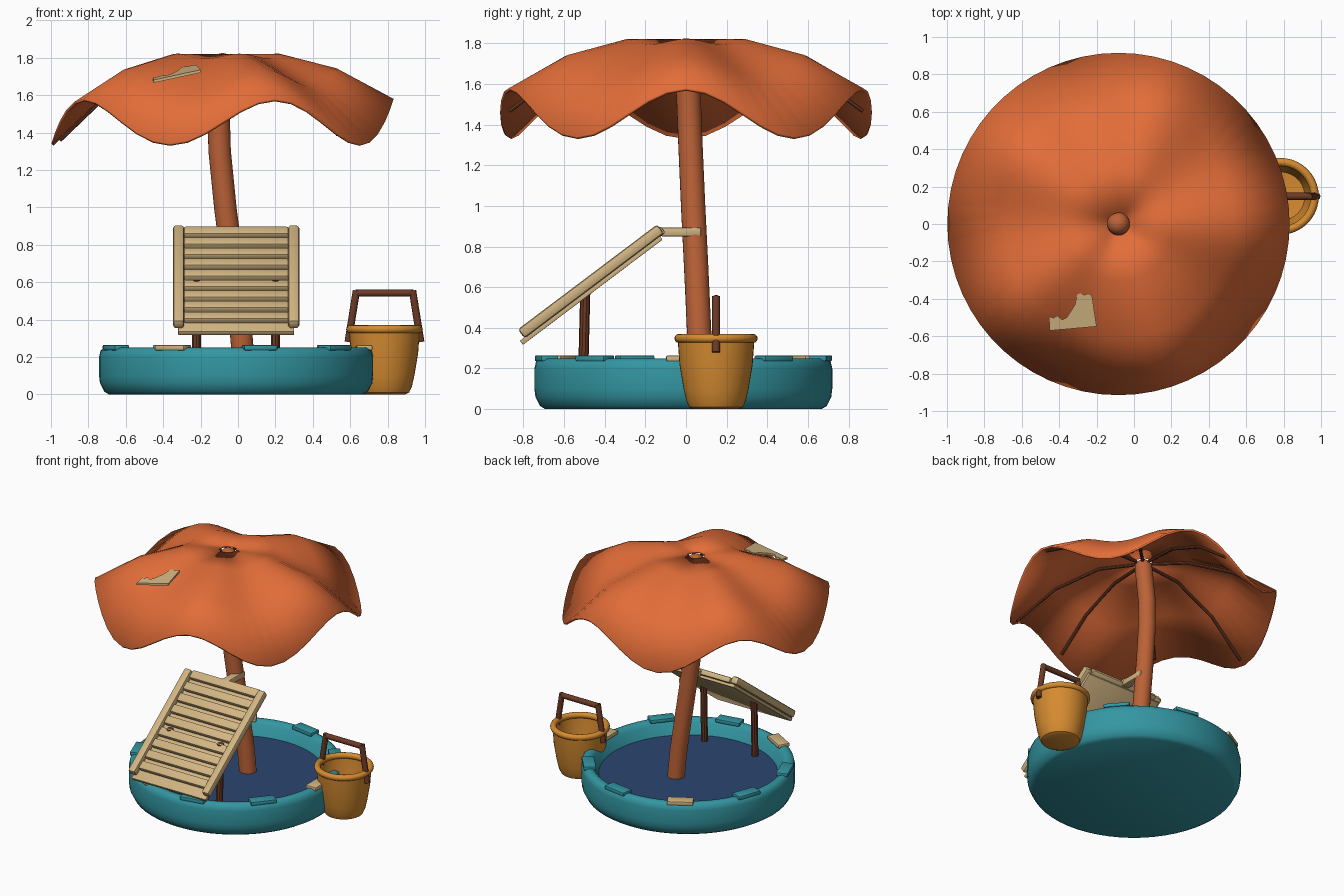
import bpy, bmesh, math
from mathutils import Vector, Matrix

if "Cube" in bpy.data.objects:
    bpy.data.objects.remove(bpy.data.objects["Cube"])


def mat(name, r, g, b):
    m = bpy.data.materials.new(name)
    m.diffuse_color = (r, g, b, 1)
    m.use_nodes = True
    m.node_tree.nodes["Principled BSDF"].inputs["Base Color"].default_value = m.diffuse_color
    return m


CANOPY = mat("orange cloth", 0.76, 0.152, 0.04)
POLE = mat("terracotta pole", 0.50, 0.122, 0.038)
TEAL = mat("teal", 0.033, 0.305, 0.36)
WATER = mat("deep blue water", 0.024, 0.06, 0.16)
TAN = mat("pale wood", 0.64, 0.46, 0.225)
YELLOW = mat("amber", 0.67, 0.26, 0.03)
BROWN = mat("dark brown", 0.15, 0.042, 0.018)


def finish(bm, name, material, angle=35):
    bmesh.ops.recalc_face_normals(bm, faces=bm.faces)
    me = bpy.data.meshes.new(name)
    bm.to_mesh(me)
    bm.free()
    ob = bpy.data.objects.new(name, me)
    bpy.context.collection.objects.link(ob)
    me.materials.append(material)
    bpy.ops.object.select_all(action='DESELECT')
    ob.select_set(True)
    bpy.context.view_layer.objects.active = ob
    bpy.ops.object.shade_smooth_by_angle(angle=math.radians(angle))
    return ob


def lathe(name, profile, centre, material, n=48, angle=40):
    """Revolve (radius, z) points about a vertical axis."""
    bm = bmesh.new()
    vs = [bm.verts.new((r, 0, z)) for r, z in profile]
    es = [bm.edges.new(p) for p in zip(vs, vs[1:])]
    bmesh.ops.spin(bm, geom=vs + es, cent=(0, 0, 0), axis=(0, 0, 1),
                   angle=math.tau, steps=n, use_duplicate=False)
    bmesh.ops.remove_doubles(bm, verts=bm.verts, dist=1e-4)
    bmesh.ops.translate(bm, verts=bm.verts, vec=centre)
    return finish(bm, name, material, angle)


def box(name, size, matrix, material, bevel=0.008):
    bm = bmesh.new()
    bmesh.ops.create_cube(bm, size=1, matrix=Matrix.Diagonal((*size, 1)))
    if bevel:
        bmesh.ops.bevel(bm, geom=bm.edges[:], offset=bevel, segments=2,
                        affect='EDGES', profile=0.5)
    bm.transform(matrix)
    return finish(bm, name, material)


def tube(name, points, radius, material, n=12):
    """Round bar along a path with capped ends."""
    pts = [Vector(p) for p in points]
    bm = bmesh.new()
    rings = []
    for i, p in enumerate(pts):
        a = (p - pts[i - 1]).normalized() if i else None
        b = (pts[i + 1] - p).normalized() if i < len(pts) - 1 else None
        t = ((a or b) + (b or a)).normalized()
        side = t.cross(Vector((0.3, 0.9, 0.1))).normalized()
        up = side.cross(t)
        rings.append([bm.verts.new(p + radius * (math.cos(k * math.tau / n) * side
                      + math.sin(k * math.tau / n) * up)) for k in range(n)])
    for r0, r1 in zip(rings, rings[1:]):
        for k in range(n):
            bm.faces.new((r0[k], r0[(k + 1) % n], r1[(k + 1) % n], r1[k]))
    bm.faces.new(rings[0])
    bm.faces.new(rings[-1])
    return finish(bm, name, material)


# Paddling pool with water
PC = Vector((-0.01, -0.013, 0))
lathe("pool", [(0, 0), (0.68, 0), (0.705, 0.015), (0.728, 0.06), (0.733, 0.1),
               (0.733, 0.2), (0.725, 0.235), (0.70, 0.25), (0.67, 0.245),
               (0.648, 0.22), (0.61, 0.14), (0, 0.14)], PC, TEAL, 56, 50)
lathe("water", [(0, 0.148), (0.615, 0.148)], PC, WATER, 56)

# Plates around the pool rim, every third one wooden
for i in range(9):
    a = math.radians(40 * i + 0.5)
    m = (Matrix.Translation(PC) @ Matrix.Rotation(a, 4, 'Z')
         @ Matrix.Translation((0.685, 0, 0.25)))
    box("rim_plate", (0.085, 0.18, 0.028), m, TEAL if i % 3 else TAN, 0.006)

# Bent umbrella pole with a rounded top
path = [(0.035, 0.075, 0.1), (0.015, 0.066, 0.35), (-0.03, 0.05, 0.7),
        (-0.068, 0.035, 1.0), (-0.098, 0.022, 1.3), (-0.104, 0.014, 1.5),
        (-0.094, 0.006, 1.65), (-0.083, 0.002, 1.765)]
tube("umbrella_pole", path, 0.06, POLE, 24)
bm = bmesh.new()
bmesh.ops.create_uvsphere(bm, u_segments=24, v_segments=12, radius=0.06,
                          matrix=Matrix.Translation((-0.083, 0.002, 1.765)))
finish(bm, "pole_cap", POLE)

# Wavy canopy with five lobes, flat on top
R, CX = 0.915, -0.083
RINGS = [(0.06, 1.82), (R / 3, 1.808), (R * 2 / 3, 1.69), (R, 1.46)]


def canopy_point(ring, a, drop=0.0):
    r, z = ring
    z += 0.12 * (r / R) ** 2 * math.cos(5 * a) - drop
    return (CX + r * math.cos(a), r * math.sin(a), z)


bm = bmesh.new()
N = 60
rings = [[bm.verts.new(canopy_point(ring, k * math.tau / N)) for k in range(N)]
         for ring in RINGS]
for r0, r1 in zip(rings, rings[1:]):
    for k in range(N):
        bm.faces.new((r0[k], r0[(k + 1) % N], r1[(k + 1) % N], r1[k]))
canopy = finish(bm, "canopy", CANOPY, 60)
sol = canopy.modifiers.new("thickness", 'SOLIDIFY')
sol.thickness = 0.015
sol.offset = -1

# Ribs beneath the canopy
for i in range(8):
    a = i * math.tau / 8
    tube("canopy_rib", [canopy_point(ring, a, 0.028)
                        for ring in RINGS[:3] + [(0.87, 1.495)]], 0.011, BROWN, 8)

# Torn wooden scrap resting on the canopy
scrap = [(-.45, -.57), (-.2, -.548), (-.225, -.38), (-.245, -.372), (-.265, -.38),
         (-.285, -.37), (-.305, -.378), (-.315, -.43), (-.34, -.47), (-.36, -.50),
         (-.385, -.512), (-.41, -.49), (-.43, -.502), (-.455, -.495)]
bm = bmesh.new()
f = bm.faces.new([bm.verts.new((x, y, 1.72 + 0.2 * (x + 0.2) + 0.19 * (y + 0.55)))
                  for x, y in scrap])
up = bmesh.ops.extrude_face_region(bm, geom=[f])
bmesh.ops.translate(bm, vec=(0, 0, 0.015),
                    verts=[v for v in up['geom'] if isinstance(v, bmesh.types.BMVert)])
finish(bm, "canopy_scrap", TAN, 20)

# Sloping slatted board: local y runs up the slope from its lower end
slope = (Matrix.Translation((-0.01, -0.805, 0.345))
         @ Matrix.Rotation(math.radians(37), 4, 'X'))


def on_slope(x, y, z):
    return slope @ Matrix.Translation((x, y, z))


box("board_back", (0.62, 0.86, 0.025), on_slope(0, 0.415, -0.012), TAN, 0.003)
for s in (-1, 1):
    box("board_rail", (0.06, 0.86, 0.055), on_slope(s * 0.308, 0.44, 0.024), TAN, 0.016)
for i in range(9):
    box("board_slat", (0.56, 0.064, 0.04), on_slope(0, 0.09 + 0.0945 * i, 0.014), TAN, 0.01)

# Bar joining the board to the pole
box("joining_bar", (0.06, 0.2, 0.045), Matrix.Translation((-0.02, -0.025, 0.872)), TAN, 0.01)

# Posts holding the board, tips showing through
for x in (-0.222, 0.2):
    tube("board_post", [(x, -0.508, 0.1), (x, -0.495, 0.61)], 0.025, BROWN, 10)

# Bucket with a rolled rim
BC = Vector((0.783, 0.148, 0))
lathe("bucket", [(0, 0), (0.11, 0), (0.132, 0.01), (0.146, 0.04), (0.16, 0.1), (0.18, 0.22),
                 (0.188, 0.33), (0.172, 0.33), (0.164, 0.22), (0.13, 0.045), (0, 0.035)],
      BC, YELLOW, 40)
lathe("bucket_rim", [(0.183 + 0.022 * math.cos(k * math.tau / 12),
                      0.348 + 0.022 * math.sin(k * math.tau / 12)) for k in range(13)],
      BC, YELLOW, 40)

# Bucket handle: two leaning arms and a grip
for s in (-1, 1):
    tube("handle_arm", [BC + Vector((s * 0.194, 0, 0.28)), BC + Vector((s * 0.15, 0, 0.555))],
         0.02, BROWN)
tube("handle_grip", [BC + Vector((-0.155, 0, 0.542)), BC + Vector((0.155, 0, 0.542))], 0.02, BROWN)
